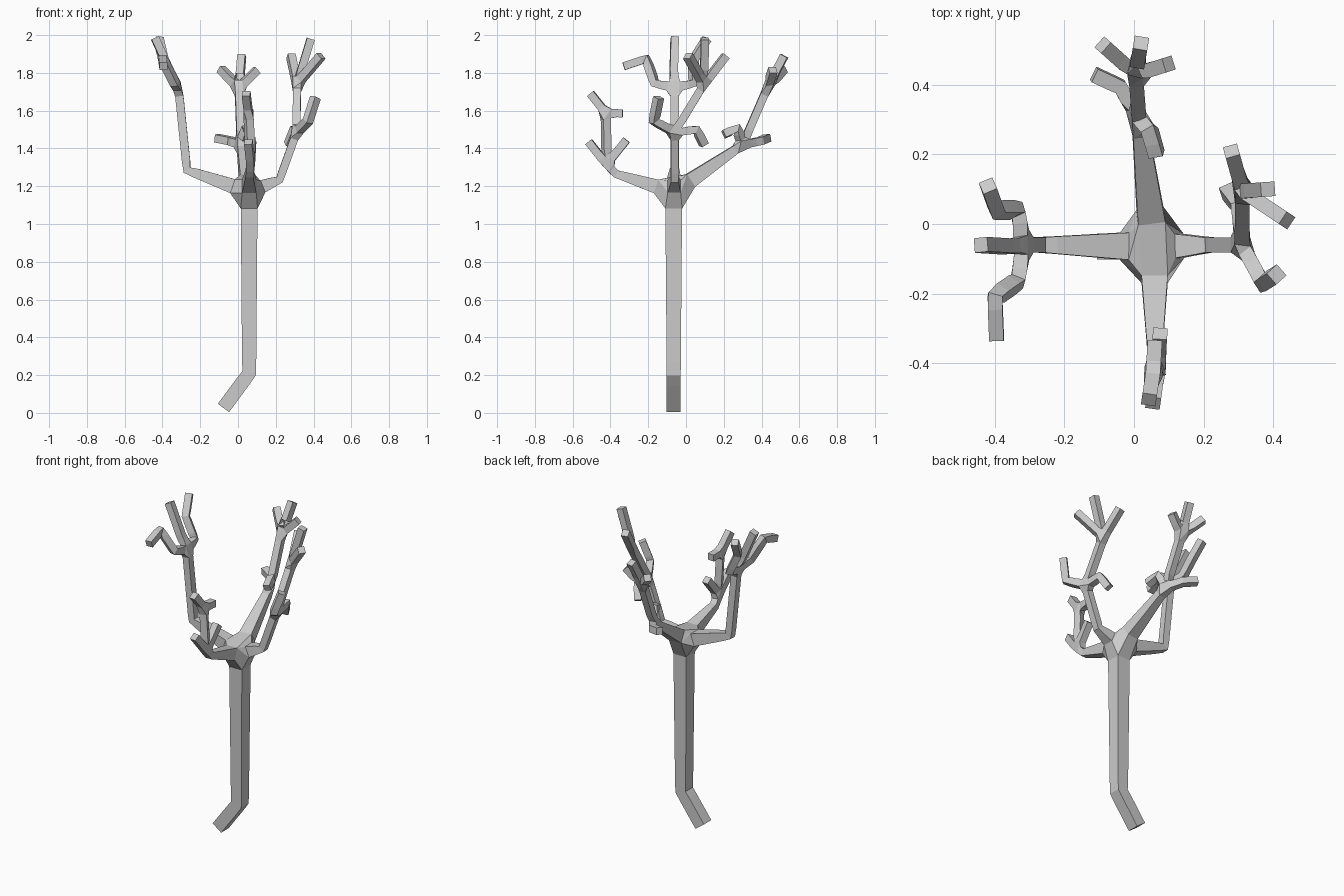
import bpy

T = 0.037   # trunk half width
B = 0.021   # twig half width
points, edges, radii = [], [], []


def node(p, r=B, parent=None):
    points.append(p)
    radii.append(r)
    if parent is not None:
        edges.append((parent, len(points) - 1))
    return len(points) - 1


def path(parent, *pts, r=B):
    for p in pts:
        parent = node(p, r, parent)
    return parent


# trunk with bent foot
foot = node((-0.077, -0.065, 0.026), T)
fork = path(foot, (0.059, -0.065, 0.21), (0.059, -0.065, 1.17), r=T)
radii[fork] = 0.045

# left limb
a = path(fork, (-0.27, -0.06, 1.285), (-0.315, -0.06, 1.72), r=0.022)
path(a, (-0.36, -0.065, 1.81), (-0.44, -0.06, 1.985))
path(a, (-0.335, -0.165, 1.745), (-0.40, -0.21, 1.875), (-0.395, -0.33, 1.835))
path(a, (-0.335, 0.04, 1.745), (-0.395, 0.04, 1.87), (-0.42, 0.11, 1.98))

# right limb
b = path(fork, (0.22, -0.06, 1.235), (0.31, -0.06, 1.485))
path(b, (0.37, -0.17, 1.545), (0.41, -0.145, 1.67))
path(b, (0.30, 0.055, 1.50), (0.268, 0.095, 1.42))
b2 = path(b, (0.312, 0.095, 1.74))
for tip in [(0.28, 0.21, 1.89), (0.385, 0.10, 1.98), (0.44, 0.01, 1.89)]:
    path(b2, tip)

# back limb
c = path(fork, (0.015, 0.30, 1.42))
path(c, (0.045, 0.27, 1.505), (0.065, 0.20, 1.475))
path(c, (-0.04, 0.395, 1.44), (-0.115, 0.43, 1.455))
c2 = path(c, (0.005, 0.43, 1.72))
for tip in [(0.02, 0.52, 1.89), (-0.09, 0.515, 1.82), (0.10, 0.46, 1.815)]:
    path(c2, tip)

# front limb
d = path(fork, (0.06, -0.37, 1.265), (0.068, -0.42, 1.315))
path(d, (0.055, -0.515, 1.435))
path(d, (0.075, -0.315, 1.445))
d2 = path(d, (0.055, -0.425, 1.59))
path(d2, (0.043, -0.505, 1.69))
path(d2, (0.06, -0.335, 1.585))

# skin the skeleton with square tubes
mesh = bpy.data.meshes.new("bare_tree")
mesh.from_pydata(points, edges, [])
tree = bpy.data.objects.new("bare_tree", mesh)
bpy.context.collection.objects.link(tree)
bpy.context.view_layer.objects.active = tree
tree.select_set(True)
skin = tree.modifiers.new("skin", 'SKIN')
skin.use_smooth_shade = False
skin.branch_smoothing = 0
if not mesh.skin_vertices:
    bpy.ops.mesh.customdata_skin_add()
for i, v in enumerate(mesh.skin_vertices[0].data):
    v.radius = (radii[i], radii[i])
    v.use_root = (i == foot)
